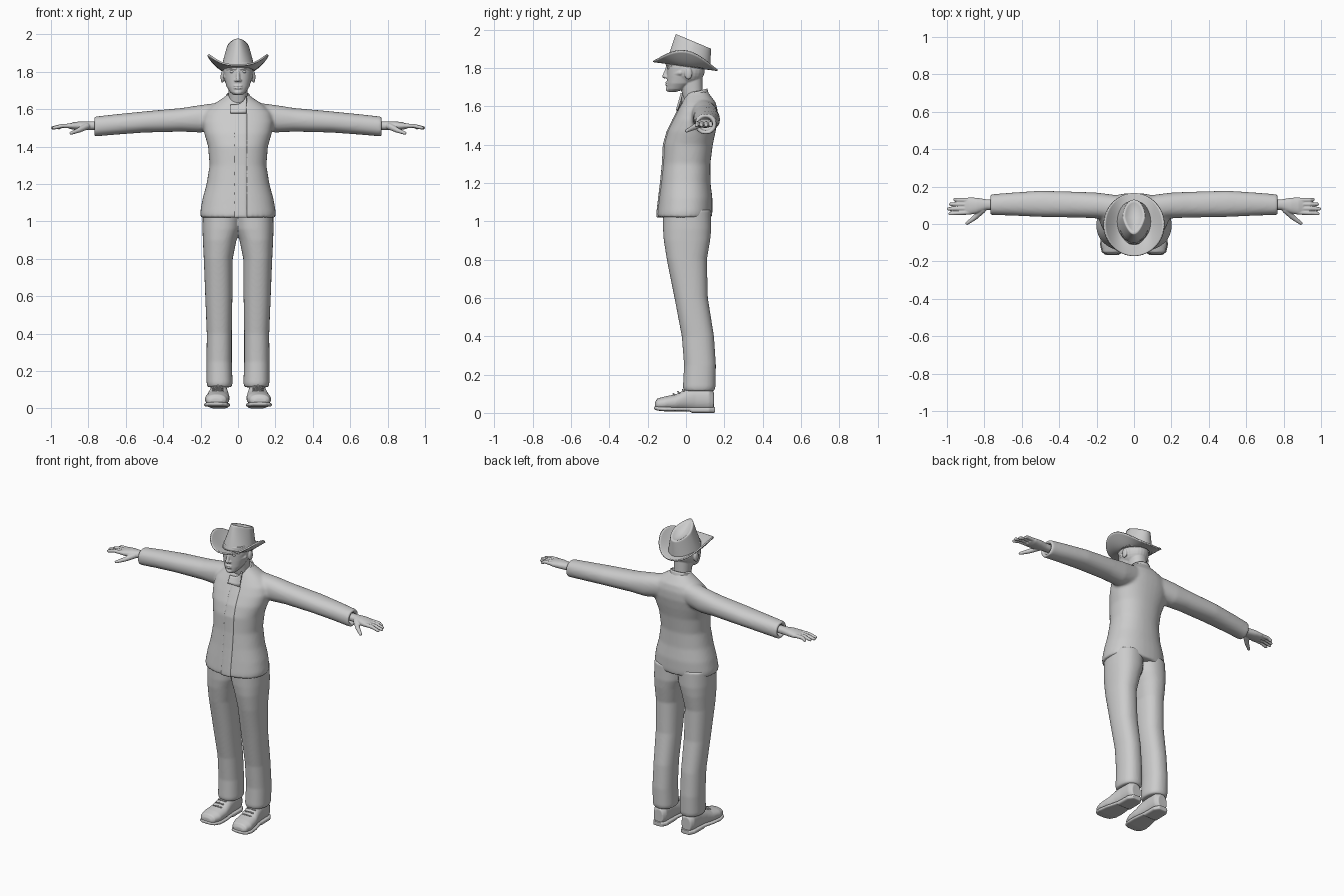
import bpy, bmesh
from math import sin, cos, pi, radians
from mathutils import Matrix, Vector

default = bpy.data.objects.get("Cube")
if default:
    bpy.data.objects.remove(default, do_unlink=True)

grey = bpy.data.materials.new("plain_grey")
grey.use_nodes = True
tone = (0.6, 0.6, 0.6, 1)
grey.diffuse_color = tone
grey.node_tree.nodes["Principled BSDF"].inputs["Base Color"].default_value = tone


def loft(bm, axis, slices, power=0.9, sides=40):
    """Skin rounded slices; each is (position, low a, high a, low b, high b)."""
    def bulge(value):
        return abs(value) ** power * (1 if value > 0 else -1)
    rings = []
    for t, a0, a1, b0, b1 in slices:
        ring = []
        for i in range(sides):
            angle = 2 * pi * i / sides
            a = (a0 + a1) / 2 + (a1 - a0) / 2 * bulge(cos(angle))
            b = (b0 + b1) / 2 + (b1 - b0) / 2 * bulge(sin(angle))
            place = {"x": (t, a, b), "y": (a, t, b), "z": (a, b, t)}[axis]
            ring.append(bm.verts.new(place))
        rings.append(ring)
    for low, high in zip(rings, rings[1:]):
        for i in range(sides):
            j = (i + 1) % sides
            bm.faces.new((low[i], low[j], high[j], high[i]))
    bm.faces.new(rings[0])
    bm.faces.new(rings[-1])


def ball(bm, centre, size):
    matrix = Matrix.Translation(centre) @ Matrix.Diagonal((*size, 1))
    bmesh.ops.create_uvsphere(bm, u_segments=24, v_segments=16, radius=1, matrix=matrix)


def limb(bm, points, start, end):
    """Round-ended tube through the points, tapering from start to end radius."""
    count = len(points) - 1
    radii = [start + (end - start) * i / count for i in range(count + 1)]
    points = [Vector(p) for p in points]
    for p, r in zip(points, radii):
        ball(bm, p, (r, r, r))
    for p, q, r, s in zip(points, points[1:], radii, radii[1:]):
        turn = (q - p).to_track_quat("Z", "Y").to_matrix().to_4x4()
        bmesh.ops.create_cone(bm, cap_ends=True, segments=20, radius1=r, radius2=s,
                              depth=(q - p).length,
                              matrix=Matrix.Translation((p + q) / 2) @ turn)


def finish(name, bm, voxel=None, smoothing=4, mirror=True):
    """Turn the bmesh into an object, mirrored and fused into one skin."""
    bmesh.ops.recalc_face_normals(bm, faces=bm.faces)
    mesh = bpy.data.meshes.new(name)
    bm.to_mesh(mesh)
    bm.free()
    obj = bpy.data.objects.new(name, mesh)
    bpy.context.collection.objects.link(obj)
    mesh.materials.append(grey)
    mesh.shade_smooth()
    if mirror:
        obj.modifiers.new("Mirror", "MIRROR").use_mirror_merge = False
    if voxel:
        fuse = obj.modifiers.new("Fuse", "REMESH")
        fuse.mode, fuse.voxel_size, fuse.use_smooth_shade = "VOXEL", voxel, True
        soften = obj.modifiers.new("Soften", "SMOOTH")
        soften.factor, soften.iterations = 0.5, smoothing
    return obj


def sheet(name, surface, columns, rows, thickness):
    """Thin shell over a surface function of u and v, both from 0 to 1."""
    bm = bmesh.new()
    grid = [[bm.verts.new(surface(i / columns, j / rows)) for i in range(columns + 1)]
            for j in range(rows + 1)]
    for low, high in zip(grid, grid[1:]):
        for i in range(columns):
            bm.faces.new((low[i], low[i + 1], high[i + 1], high[i]))
    bmesh.ops.remove_doubles(bm, verts=bm.verts, dist=0.0001)
    shell = finish(name, bm, mirror=False).modifiers.new("Thickness", "SOLIDIFY")
    shell.thickness, shell.offset = thickness, 0


# Jacket: body and sleeves with recessed cuffs
bm = bmesh.new()
body = [(1.02, .2, -.152, .135), (1.05, .202, -.15, .138), (1.12, .19, -.142, .138),
        (1.2, .168, -.132, .128), (1.3, .152, -.122, .127), (1.4, .16, -.117, .14),
        (1.47, .18, -.097, .155), (1.53, .19, -.068, .165), (1.58, .18, -.042, .165),
        (1.62, .14, -.02, .155), (1.66, .08, 0, .125), (1.68, .055, .01, .11)]
loft(bm, "z", [(z, -w, w, front, back) for z, w, front, back in body], 0.88)
loft(bm, "x", [(.06, .02, .15, 1.5, 1.64), (.2, .03, .168, 1.475, 1.622),
               (.3, .035, .172, 1.48, 1.606), (.5, .038, .178, 1.475, 1.588),
               (.65, .045, .168, 1.464, 1.573), (.768, .048, .158, 1.454, 1.56),
               (.772, .066, .14, 1.472, 1.543), (.73, .07, .135, 1.476, 1.538)])
finish("jacket", bm, 0.009, 6)

# Front placket following the chest
bm = bmesh.new()
loft(bm, "z", [(z, -.02, .05, front - .004, front + .02)
               for z, w, front, back in body[:9]], 0.5, 24)
finish("jacket_placket", bm, 0.006, 4, mirror=False)


# Stand collar, open at the front
def collar(u, v):
    angle = radians(-65 + 310 * u)
    y = .052 + sin(angle) * (.066 - .01 * v)
    return ((.072 - .012 * v) * cos(angle), y, 1.615 + .3 * y + .045 * v)


sheet("collar", collar, 40, 4, 0.008)


# Collar flap lying across the throat
def flap(u, v):
    return (-.04 + .085 * u, -.048 + .025 * v, 1.578 + v * (.045 + .045 * u ** 4))


sheet("collar_flap", flap, 10, 4, 0.01)

# Trousers
bm = bmesh.new()
loft(bm, "z", [(.113, .034, .162, -.01, .146), (.135, .029, .168, -.016, .154),
               (.25, .033, .168, -.01, .156), (.4, .033, .167, -.022, .146),
               (.6, .03, .175, -.06, .114), (.8, .028, .183, -.1, .109),
               (.9, .008, .188, -.116, .126), (.96, -.012, .19, -.12, .132),
               (1.06, -.02, .188, -.12, .13)], 0.88)
finish("trousers", bm, 0.007, 5)

# Shoes: uppers, soles, heels and laces
bm = bmesh.new()
loft(bm, "y", [(-.162, .085, .15, .025, .055), (-.15, .064, .168, .015, .075),
               (-.11, .048, .177, .012, .086), (-.05, .045, .17, .012, .098),
               (0, .05, .158, .012, .125), (.05, .054, .15, .01, .14),
               (.12, .055, .148, .01, .14), (.145, .068, .135, .015, .11)])
finish("shoe_uppers", bm, 0.005, 4)
bm = bmesh.new()
loft(bm, "y", [(-.167, .085, .15, .018, .034), (-.15, .058, .173, .012, .034),
               (-.11, .043, .182, .008, .032), (-.05, .042, .174, .008, .03),
               (.02, .05, .155, .008, .03), (.03, .05, .154, 0, .03),
               (.12, .051, .152, 0, .03), (.152, .07, .133, 0, .03)], 0.5)
finish("shoe_soles", bm, 0.004, 2)
bm = bmesh.new()
for step in range(3):
    y, z = -.06 + .024 * step, .095 + .011 * step
    limb(bm, [(.08, y, z - .002), (.107, y - .006, z + .004), (.134, y, z - .002)], .004, .004)
finish("shoe_laces", bm)

# Hands: palm, four fingers and thumb
bm = bmesh.new()
loft(bm, "x", [(.72, .078, .13, 1.49, 1.535), (.79, .075, .132, 1.488, 1.535),
               (.84, .057, .14, 1.488, 1.535), (.88, .05, .142, 1.49, 1.53),
               (.905, .053, .137, 1.496, 1.522)])
for base, tip, reach in ((.062, .055, .984), (.083, .081, .992),
                         (.105, .106, .98), (.127, .13, .958)):
    limb(bm, [(.88, base, 1.511), (.94, (base + tip) / 2, 1.511), (reach, tip, 1.5)],
         .0125, .009)
limb(bm, [(.81, .075, 1.508), (.85, .035, 1.488), (.892, .004, 1.472)], .018, .009)
finish("hands", bm, 0.0035, 3)

# Head: neck, face, skull and features
bm = bmesh.new()
loft(bm, "z", [(.01 + z, -w, w, front, back) for z, w, front, back in
               ((1.58, .056, 0, .1), (1.65, .05, -.018, .088), (1.74, .054, -.04, .085))])
loft(bm, "z", [(z, -w, w, front, back) for z, w, front, back in
               ((1.676, .024, -.09, -.05), (1.69, .042, -.1, -.005), (1.72, .061, -.1, .035),
                (1.76, .072, -.1, .06), (1.8, .078, -.1, .075), (1.85, .078, -.095, .085))])
ball(bm, (0, .002, 1.79), (.082, .096, .085))
limb(bm, [(0, -.098, 1.802), (0, -.106, 1.775), (0, -.112, 1.758)], .008, .012)
ball(bm, (.011, -.104, 1.754), (.009, .01, .008))
ball(bm, (0, -.09, 1.69), (.022, .016, .014))
for height in (1.712, 1.724):
    ball(bm, (0, -.098, height), (.024, .01, .0055))
limb(bm, [(.014, -.099, 1.817), (.035, -.094, 1.821), (.058, -.074, 1.814)], .008, .006)
limb(bm, [(.05, -.06, 1.77), (.068, -.03, 1.775)], .014, .014)
ball(bm, (.083, .012, 1.772), (.01, .02, .032))
finish("head", bm, 0.0035, 3)
bm = bmesh.new()
ball(bm, (.031, -.086, 1.8), (.013, .012, .008))
finish("eyes", bm)


# Hat brim, rolled up at the sides
def brim(u, v):
    angle = 2 * pi * u
    x = cos(angle) * (.08 + .08 * v)
    y = sin(angle) * (.108 + .06 * v)
    return (x, y - .003, 1.812 - .14 * y + .078 * v ** 1.4 * abs(cos(angle)) ** 2.5)


sheet("hat_brim", brim, 64, 10, 0.009)


# Hat crown: tilted, pinched at the front and dented on top
def crown(u, v):
    angle = 2 * pi * u
    rise = min(v / .7, 1)
    inner = max(0, (v - .7) / .3)
    spread = 1 - inner
    width = (.09 - .034 * rise) * spread
    pinch = 1 - .3 * rise * max(0, -sin(angle))
    y = .012 + .026 * rise + sin(angle) * (.112 - .022 * rise) * spread
    base = 1.81 - .14 * y
    top = 1.953 - .42 * y
    dent = .028 * (1 - spread ** 2)
    return (width * pinch * cos(angle), y, base + (top - base) * rise - dent)


sheet("hat_crown", crown, 64, 20, 0.005)
